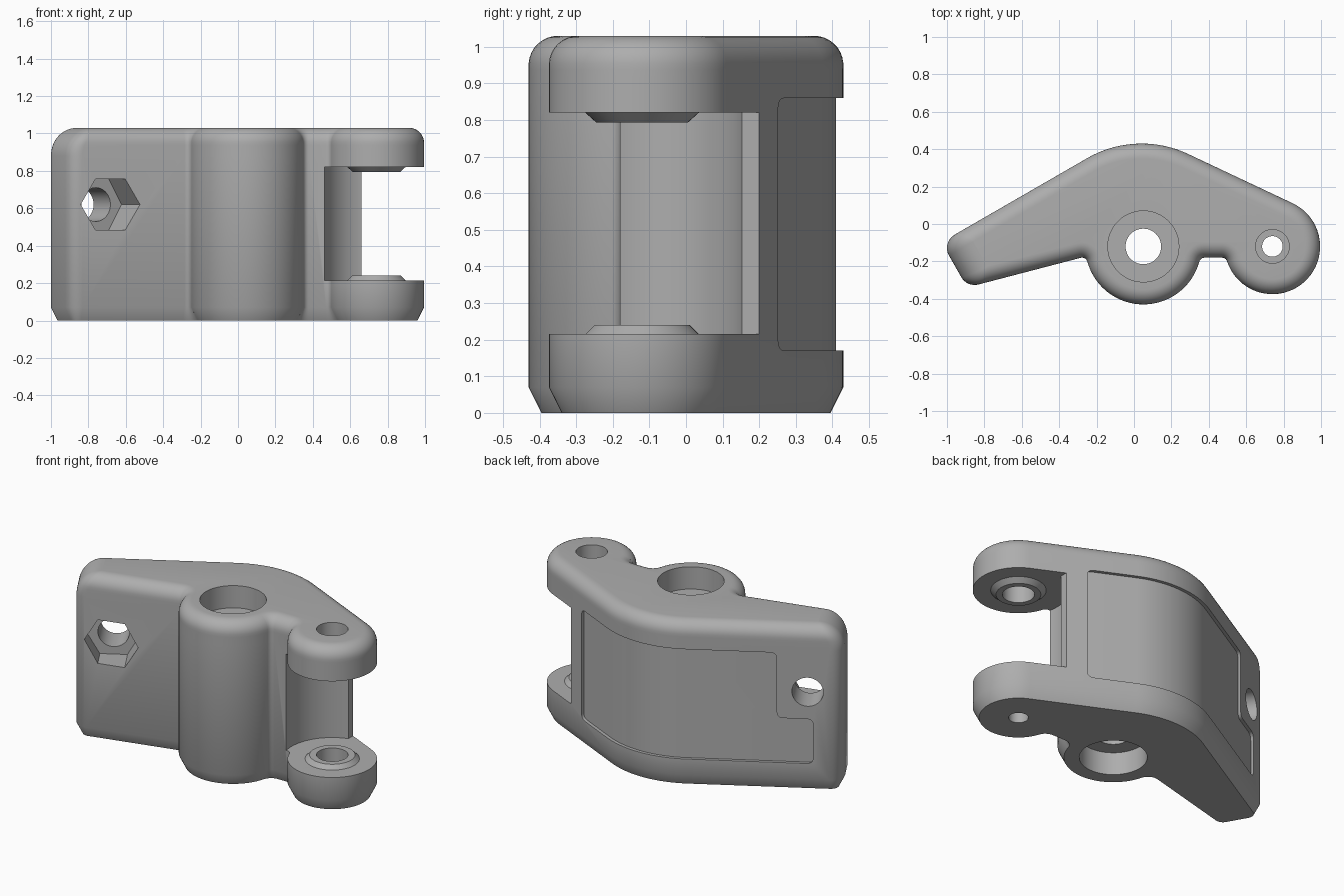
import bpy, bmesh, math
from mathutils import Matrix, Vector

cube = bpy.data.objects.get("Cube")
if cube:
    bpy.data.objects.remove(cube, do_unlink=True)

grey = bpy.data.materials.new("plain_grey")
grey.use_nodes = True
colour = (0.42, 0.42, 0.42, 1)
grey.diffuse_color = colour
grey.node_tree.nodes["Principled BSDF"].inputs["Base Color"].default_value = colour

TOP, ROUND, END_ROUND, CORNER = 1.03, 0.08, 0.15, 0.082
HUB, PIN = (0.05, -0.12), (0.74, -0.12)


def make(name, bm):
    bmesh.ops.recalc_face_normals(bm, faces=bm.faces)
    mesh = bpy.data.meshes.new(name)
    bm.to_mesh(mesh)
    bm.free()
    mesh.materials.append(grey)
    obj = bpy.data.objects.new(name, mesh)
    bpy.context.collection.objects.link(obj)
    return obj


def loft(name, rings):
    """Skin a stack of equal-length point rings and cap both ends."""
    bm = bmesh.new()
    rows = [[bm.verts.new(p) for p in ring] for ring in rings]
    n = len(rows[0])
    for a, b in zip(rows, rows[1:]):
        for i in range(n):
            j = (i + 1) % n
            bm.faces.new((a[i], a[j], b[j], b[i]))
    bm.faces.new(rows[0])
    bm.faces.new(rows[-1])
    return make(name, bm)


def arc(x, y, r, start, end, n):
    angles = [math.radians(start + (end - start) * i / n) for i in range(n + 1)]
    return [(x + r * math.cos(a), y + r * math.sin(a)) for a in angles]


def outline(d=0, shift=0):
    """Plan outline, moved inward by d, with the wing end pulled in by shift."""
    f = 0.03 + d
    return (arc(*HUB, 0.31 - d, 195.3, 344.7, 32)
            + arc(0.378, -0.21, f, 164.7, 90, 6)
            + arc(0.47, -0.21, f, 90, 18.4, 6)
            + arc(*PIN, 0.255 - d, 198.4, 424.7, 40)
            + arc(0.041, -0.152, 0.582 - d, 64.7, 120, 20)
            + arc(-0.918 + 0.866 * shift, -0.128 + 0.5 * shift, CORNER - d, 120, 210, 8)
            + arc(-0.852 + 0.968 * shift, -0.244 + 0.252 * shift, CORNER - d, 210, 284.6, 8)
            + arc(-0.278, -0.21, f, 104.6, 15.3, 8))


def inset(z, r):
    h = max(0, z - (TOP - r))
    return r - math.sqrt(max(0, r * r - h * h))


def ring(z, d=0, shift=0):
    return [(x, y, z) for x, y in outline(d, shift)]


def cone(name, centre, r0, r1, length, axis=(0, 0, 1), sides=48, spin=0):
    """Cylinder, cone or prism starting at centre and running along axis."""
    bm = bmesh.new()
    turn = Vector(axis).to_track_quat('Z', 'Y').to_matrix().to_4x4()
    m = (Matrix.Translation(centre) @ turn @ Matrix.Rotation(math.radians(spin), 4, 'Z')
         @ Matrix.Translation((0, 0, length / 2)))
    bmesh.ops.create_cone(bm, cap_ends=True, segments=sides, radius1=r0,
                          radius2=r1, depth=length, matrix=m)
    return make(name, bm)


def combine(target, tool, mode='DIFFERENCE'):
    mod = target.modifiers.new("cut", 'BOOLEAN')
    mod.operation, mod.solver, mod.object = mode, 'EXACT', tool
    with bpy.context.temp_override(object=target, active_object=target):
        bpy.ops.object.modifier_apply(modifier=mod.name)
    bpy.data.objects.remove(tool, do_unlink=True)


# Main body: chamfered below, rounded above, wider rounding at the wing end
rings = [ring(0, 0.035), ring(0.07)]
for i in range(13):
    a = math.radians(90 * i / 12)
    z = TOP - END_ROUND + END_ROUND * math.sin(a)
    d = inset(z, ROUND)
    rings.append(ring(z, d, inset(z, END_ROUND) - d))
body = loft("bracket_body", rings)

# Shallow panel on the back, stepped around the cross hole
corners = [(0.55, 0.17), (0.55, 0.86), (-0.697, 0.86), (-0.697, 0.45),
           (-0.877, 0.45), (-0.877, 0.17)]
panel = []
for i, c in enumerate(corners):
    c = Vector(c)
    p = c + (Vector(corners[i - 1]) - c).normalized() * 0.035
    q = c + (Vector(corners[(i + 1) % 6]) - c).normalized() * 0.035
    for k in range(6):
        t = k / 5
        panel.append(p * (1 - t) ** 2 + c * 2 * t * (1 - t) + q * t * t)
# The prism starts inside the core, so only the skin layer remains
pocket = loft("panel_cutter", [[(p.x, y, p.y) for p in panel] for y in (-0.16, 0.7)])
combine(pocket, loft("panel_core", [ring(-0.1, 0.02), ring(1.2, 0.02)]))
# Keep only what lies behind the middle of the wing
combine(body, pocket)

# Fork slot: round relief around the pin and an open end
LOW, HIGH = 0.215, 0.82
combine(body, cone("slot_round", (*PIN, LOW), 0.285, 0.285, HIGH - LOW, sides=64))
combine(body, loft("slot_open", [[(0.66, -0.6, z), (1.2, -0.6, z), (1.2, 0.6, z),
                                  (0.66, 0.6, z)] for z in (LOW, HIGH)]))

# Tapered bosses facing each other in the slot
combine(body, cone("lower_boss", (*PIN, LOW - 0.02), 0.155, 0.155, 0.02), 'UNION')
combine(body, cone("lower_boss_taper", (*PIN, LOW), 0.155, 0.13, 0.025), 'UNION')
combine(body, cone("upper_boss_taper", (*PIN, HIGH - 0.027), 0.125, 0.155, 0.027), 'UNION')

# Pin hole, narrow at the bottom
combine(body, cone("pin_bore", (*PIN, 0.1), 0.09, 0.09, 1.2))
combine(body, cone("pin_hole", (*PIN, -0.1), 0.055, 0.055, 0.4))

# Hub bore with a wide seat at each end
combine(body, cone("hub_hole", (*HUB, -0.1), 0.095, 0.095, 1.3))
for z in (-0.1, TOP - 0.14):
    combine(body, cone("hub_seat", (*HUB, z), 0.19, 0.19, 0.24))

# Cross hole through the wing with a hexagonal nut seat at the front
axis = Vector((-0.5, 0.866, 0))
start = Vector((-0.685, -0.28, 0.62))
combine(body, cone("cross_hole", start - axis * 0.2, 0.09, 0.09, 0.9, axis))
combine(body, cone("nut_seat", start - axis * 0.2, 0.158, 0.158, 0.35, axis, 6, 90))

bpy.context.view_layer.objects.active = body
body.select_set(True)
bpy.ops.object.shade_smooth_by_angle(angle=math.radians(30))
